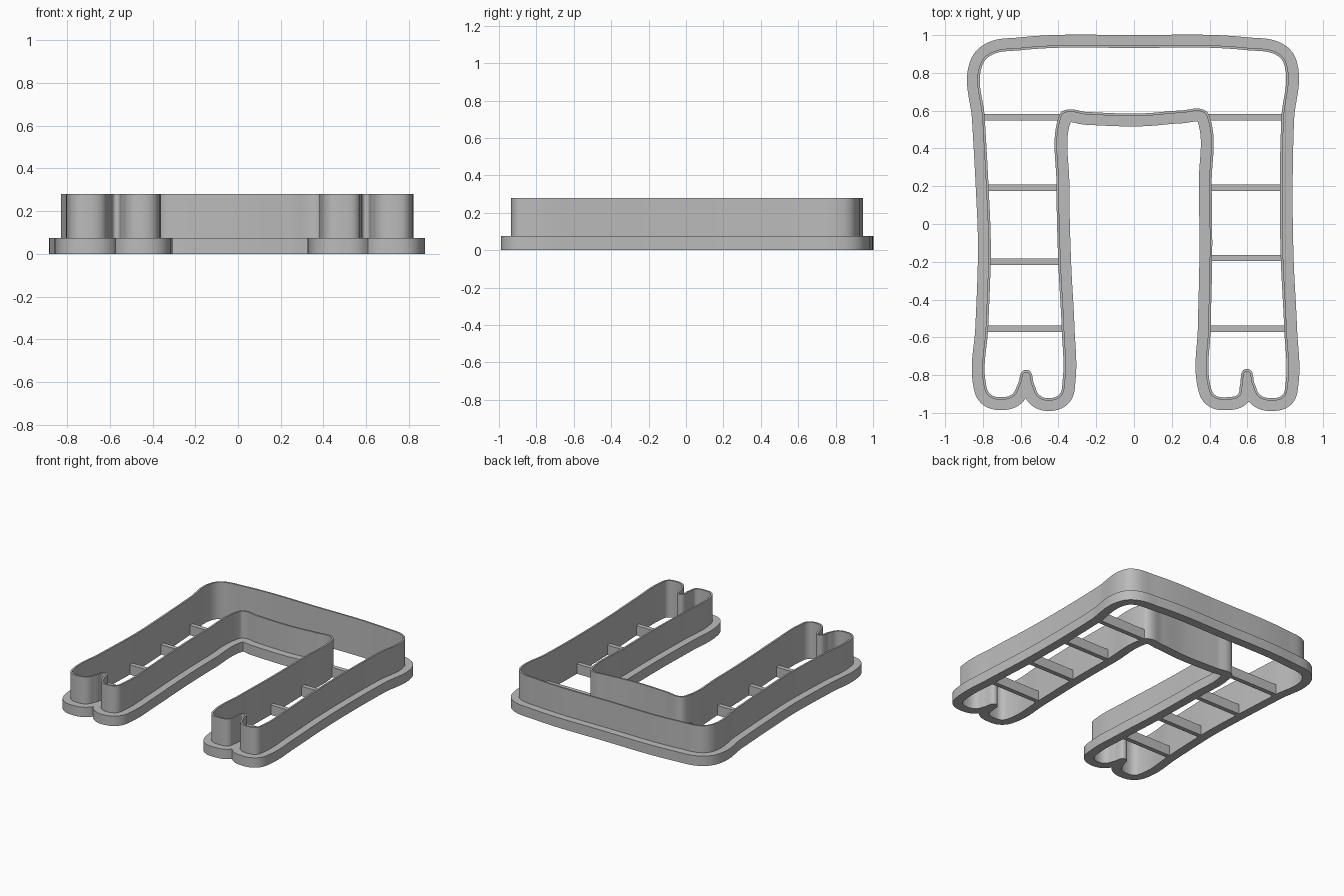
import bpy
import bmesh
from mathutils import Vector
from mathutils.geometry import interpolate_bezier

cube = bpy.data.objects.get("Cube")
if cube:
    bpy.data.objects.remove(cube, do_unlink=True)

WALL_HEIGHT = 0.28
FLANGE_HEIGHT = 0.075
WALL_THICKNESS = 0.013
FLANGE_REACH = 0.055

grey = bpy.data.materials.new("plain_grey")
grey.use_nodes = True
colour = (0.5, 0.5, 0.5, 1)
grey.diffuse_color = colour
grey.node_tree.nodes["Principled BSDF"].inputs["Base Color"].default_value = colour

# Outer face of the thin wall, counter-clockwise from the top left corner
left_side = [(-.82, .83), (-.803, .56), (-.783, .2), (-.771, -.1), (-.773, -.25), (-.785, -.55)]
left_foot = [(-.798, -.84), (-.77, -.91), (-.70, -.93), (-.635, -.91), (-.602, -.85),
             (-.57, -.785), (-.542, -.85), (-.51, -.915), (-.45, -.935), (-.385, -.91), (-.365, -.83)]
crotch = [(-.37, -.55), (-.388, -.2), (-.397, .2), (-.388, .56), (-.37, .587),
          (-.25, .58), (.03, .572), (.25, .588), (.37, .59), (.388, .565)]
right_leg = [(.398, .2), (.401, -.18), (.393, -.55)]
right_foot = [(.39, -.85), (.42, -.915), (.495, -.93), (.56, -.91), (.575, -.85),
              (.597, -.78), (.626, -.85), (.66, -.915), (.73, -.935), (.795, -.915), (.815, -.85)]
right_side = [(.808, -.55), (.79, -.18), (.785, .2), (.793, .56), (.81, .84)]
top_edge = [(.77, .9), (.6, .933), (0, .945), (-.6, .933), (-.77, .9)]


def smooth_loop(points, steps=12):
    """Closed smooth polyline through the points."""
    pts = [Vector(p) for p in points]
    n = len(pts)
    tangents = []
    for i in range(n):
        before = (pts[i] - pts[i - 1]).normalized()
        after = (pts[(i + 1) % n] - pts[i]).normalized()
        tangents.append((before + after).normalized())
    loop = []
    for i in range(n):
        a, b = pts[i], pts[(i + 1) % n]
        reach = (b - a).length * 0.36
        handle_a = a + tangents[i] * reach
        handle_b = b - tangents[(i + 1) % n] * reach
        loop += [Vector(p[:2]) for p in interpolate_bezier(a, handle_a, handle_b, b, steps + 1)[:-1]]
    return loop


def offset_loop(loop, distance):
    """Parallel loop; points that would fold over another stretch are dropped."""
    result = []
    for i, p in enumerate(loop):
        along = (loop[(i + 1) % len(loop)] - loop[i - 1]).normalized()
        q = p + Vector((along.y, -along.x)) * distance
        if min((q - s).length for s in loop) > abs(distance) * 0.98:
            result.append(q)
    return result


def make_band(name, outer, inner, height):
    """Solid ring between two loops, standing on the ground."""
    curve = bpy.data.curves.new(name + "_profile", "CURVE")
    curve.dimensions = "2D"
    curve.fill_mode = "BOTH"
    curve.extrude = height / 2
    for loop in (outer, inner):
        spline = curve.splines.new("POLY")
        spline.points.add(len(loop) - 1)
        for point, p in zip(spline.points, loop):
            point.co = (p.x, p.y, 0, 1)
        spline.use_cyclic_u = True
    helper = bpy.data.objects.new(name + "_helper", curve)
    bpy.context.collection.objects.link(helper)
    bpy.context.view_layer.update()
    evaluated = helper.evaluated_get(bpy.context.evaluated_depsgraph_get())
    mesh = bpy.data.meshes.new_from_object(evaluated)
    bpy.data.objects.remove(helper, do_unlink=True)
    bpy.data.curves.remove(curve)

    bm = bmesh.new()
    bm.from_mesh(mesh)
    bmesh.ops.remove_doubles(bm, verts=bm.verts, dist=0.0001)
    bmesh.ops.translate(bm, verts=bm.verts, vec=(0, 0, height / 2))
    bmesh.ops.recalc_face_normals(bm, faces=bm.faces)
    bm.to_mesh(mesh)
    bm.free()
    mesh.name = name
    mesh.materials.clear()
    mesh.materials.append(grey)
    obj = bpy.data.objects.new(name, mesh)
    bpy.context.collection.objects.link(obj)
    bpy.ops.object.select_all(action="DESELECT")
    obj.select_set(True)
    bpy.context.view_layer.objects.active = obj
    bpy.ops.object.shade_smooth_by_angle(angle=0.6)
    return obj


def make_bar(name, start, end, y, width=0.034):
    """Flat crossbar between the two walls of a leg."""
    bpy.ops.mesh.primitive_cube_add(size=1, location=((start + end) / 2, y, FLANGE_HEIGHT / 2))
    bar = bpy.context.object
    bar.name = name
    bar.scale = (end - start, width, FLANGE_HEIGHT)
    bpy.ops.object.transform_apply(location=False, rotation=False, scale=True)
    bar.data.materials.append(grey)


# Thin cutting wall and the wide flange around its foot
outline = smooth_loop(left_side + left_foot + crotch + right_leg + right_foot + right_side + top_edge)
inside = offset_loop(outline, -WALL_THICKNESS)
make_band("cutting_wall", outline, inside, WALL_HEIGHT)
make_band("base_flange", offset_loop(outline, FLANGE_REACH), outline, FLANGE_HEIGHT)

# Crossbars that brace each leg
right_bars = [(-.797, -.394, .565), (-.777, -.403, .192), (-.764, -.394, -.2), (-.779, -.376, -.555)]
left_bars = [(.394, .787, .565), (.404, .779, .192), (.407, .784, -.18), (.399, .802, -.555)]
for side, bars in (("right", right_bars), ("left", left_bars)):
    for number, (start, end, y) in enumerate(bars, 1):
        make_bar(f"{side}_leg_crossbar_{number}", start, end, y)
